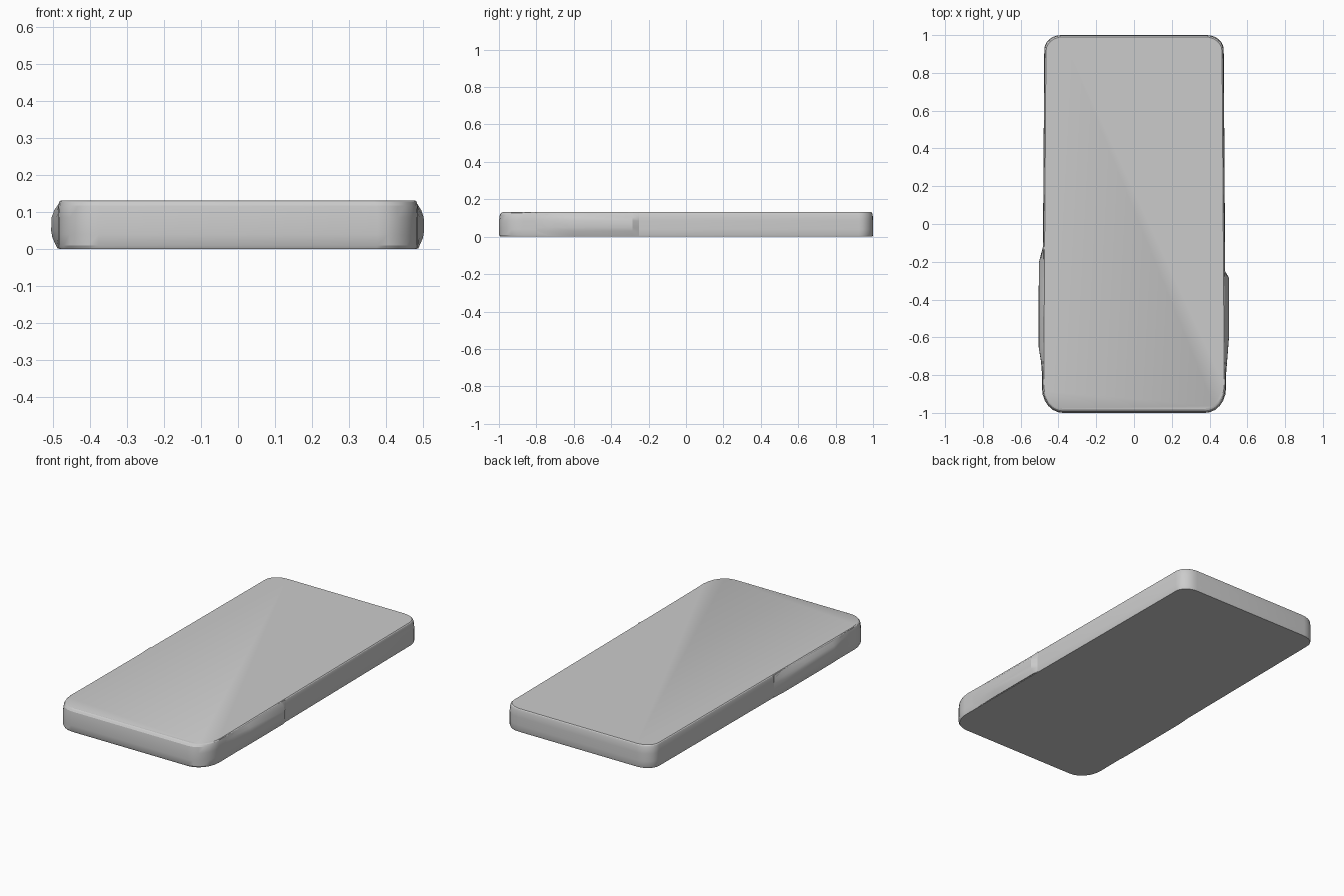
import bpy, bmesh, math

if "Cube" in bpy.data.objects:
    bpy.data.objects.remove(bpy.data.objects["Cube"])


def loft(name, rings):
    """Skin a stack of equal-length closed rings and cap both ends."""
    bm = bmesh.new()
    loops = [[bm.verts.new(p) for p in ring] for ring in rings]
    n = len(loops[0])
    for a, b in zip(loops, loops[1:]):
        for i in range(n):
            j = (i + 1) % n
            bm.faces.new((a[i], a[j], b[j], b[i]))
    bm.faces.new(loops[0][::-1])
    bm.faces.new(loops[-1])
    bmesh.ops.recalc_face_normals(bm, faces=bm.faces)
    mesh = bpy.data.meshes.new(name)
    bm.to_mesh(mesh)
    bm.free()
    obj = bpy.data.objects.new(name, mesh)
    bpy.context.collection.objects.link(obj)
    bpy.context.view_layer.objects.active = obj
    obj.select_set(True)
    bpy.ops.object.shade_smooth_by_angle(angle=math.radians(25))
    obj.select_set(False)
    return obj


def body_outline(z, inset, front_inset):
    """Slightly tapered slab outline; the front corners are rounder than the back."""
    ring = []
    for sx, sy, half, rx, ry, start in ((1, 1, 0.475, 0.09, 0.075, 0),
                                        (-1, 1, 0.475, 0.09, 0.075, 90),
                                        (-1, -1, 0.487, 0.11, 0.13, 180),
                                        (1, -1, 0.487, 0.11, 0.13, 270)):
        end = 1 - inset if sy > 0 else 1 - front_inset
        for k in range(7):
            a = math.radians(start + 15 * k)
            ring.append((sx * (half - inset - rx) + rx * math.cos(a),
                         sy * (end - ry) + ry * math.sin(a), z))
    return ring


# Main slab, with small bottom edge and chamfered top edge
loft("body", [body_outline(*layer) for layer in (
    (0.0, 0.003, 0.006), (0.010, 0.0, 0.001), (0.040, 0.0, 0.0),
    (0.085, 0.0, 0.0), (0.118, 0.002, 0.005), (0.128, 0.005, 0.012),
    (0.132, 0.009, 0.020))])


def side_grip(name, side, profile):
    """Shallow bulge on a long side; profile lists (y, outward x)."""
    rings = []
    for z, k in ((0.002, 0.25), (0.03, 0.85), (0.05, 1.0),
                 (0.085, 0.95), (0.105, 0.65), (0.130, -0.25)):
        ring = [(side * (0.482 + (x - 0.482) * k), y, z) for y, x in profile]
        ring += [(side * 0.44, profile[-1][0], z), (side * 0.44, profile[0][0], z)]
        rings.append(ring)
    return loft(name, rings)


# Grips on the long sides
side_grip("right_grip", 1, [(-0.25, 0.482), (-0.285, 0.503), (-0.60, 0.503),
                            (-0.74, 0.492), (-0.86, 0.482)])
side_grip("left_grip", -1, [(-0.12, 0.482), (-0.20, 0.503), (-0.40, 0.505),
                            (-0.65, 0.505), (-0.73, 0.492), (-0.86, 0.482)])
